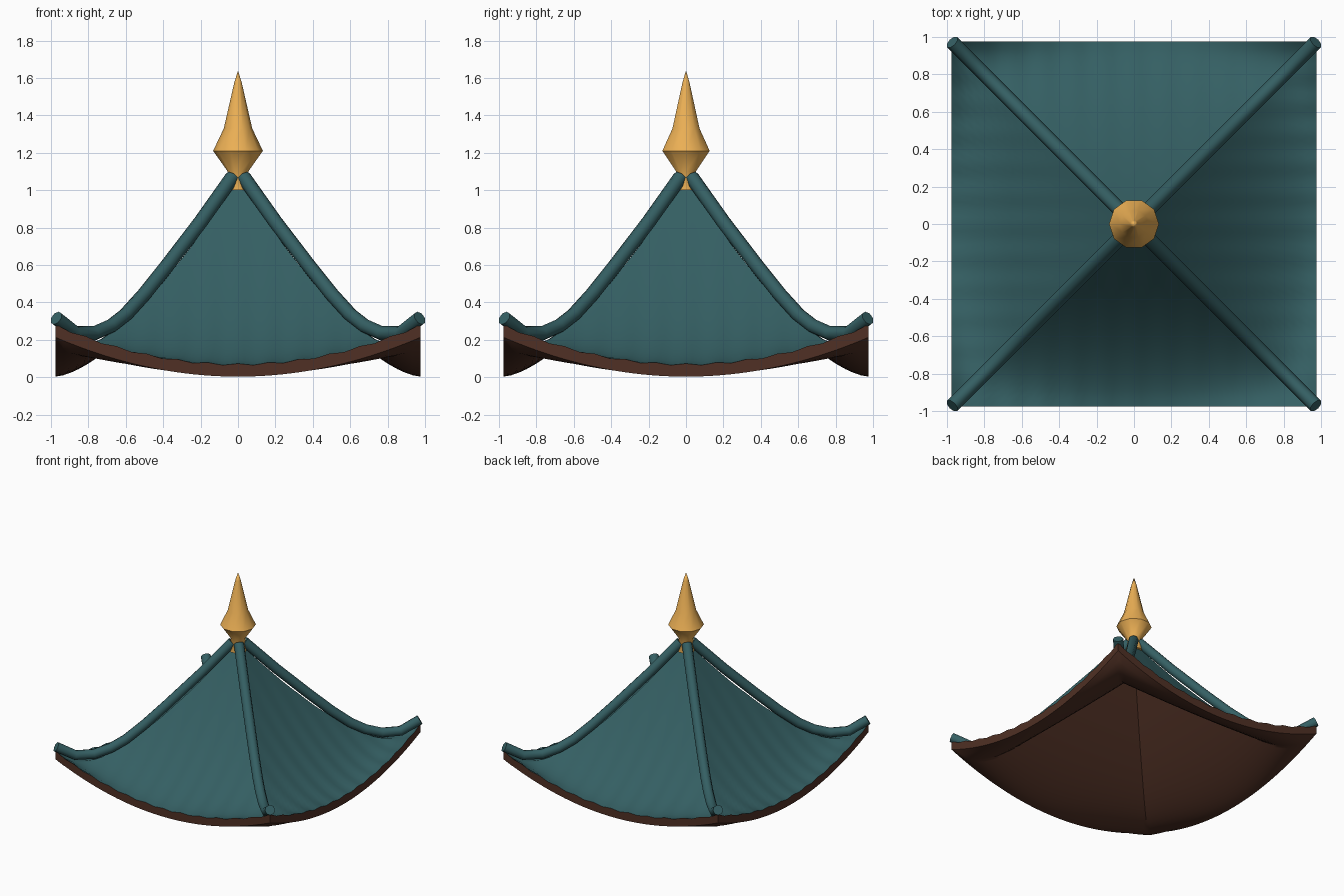
import bpy, bmesh, math
from mathutils import Vector, Matrix

if "Cube" in bpy.data.objects:
    bpy.data.objects.remove(bpy.data.objects["Cube"])

HALF = 0.975          # half width of the roof
THICK = 0.065
RINGS, SEG = 24, 48   # rows from apex to eave, columns per side


def material(name, rgb):
    m = bpy.data.materials.new(name)
    m.diffuse_color = (*rgb, 1)
    m.use_nodes = True
    m.node_tree.nodes["Principled BSDF"].inputs["Base Color"].default_value = m.diffuse_color
    return m


teal = material("teal_tile", (0.035, 0.115, 0.125))
brown = material("brown_wood", (0.08, 0.03, 0.018))
gold = material("gold", (0.83, 0.43, 0.09))


def finish(bm, name, mat, angle=35, weld=True):
    if weld:
        bmesh.ops.remove_doubles(bm, verts=bm.verts, dist=0.0005)
    me = bpy.data.meshes.new(name)
    bm.to_mesh(me)
    bm.free()
    ob = bpy.data.objects.new(name, me)
    bpy.context.collection.objects.link(ob)
    me.materials.append(mat)
    bpy.ops.object.select_all(action='DESELECT')
    ob.select_set(True)
    bpy.context.view_layer.objects.active = ob
    bpy.ops.object.shade_smooth_by_angle(angle=math.radians(angle))
    return ob


def roof_point(r, u, side, under):
    """Sagging slope with upturned corners and faint tile ripples."""
    z = 0.068 + 1.0 * (1 - r) ** 1.55 + 0.21 * u * u * r ** 8
    s = u * r * HALF
    if under:
        z -= THICK
    else:
        z += 0.005 * math.cos(2 * math.pi * s / 0.1625) * r
    return Matrix.Rotation(side * math.pi / 2, 3, 'Z') @ Vector((s, -r * HALF, z))


def slopes(bm, under):
    for side in range(4):
        rows = [[bm.verts.new(roof_point(i / RINGS, 2 * j / SEG - 1, side, under))
                 for j in range(SEG + 1)] for i in range(1, RINGS + 1)]
        top = bm.verts.new(roof_point(0, 0, side, under))
        for j in range(SEG):
            f = [rows[0][j], rows[0][j + 1], top]
            bm.faces.new(f[::-1] if under else f)
            for a, b in zip(rows, rows[1:]):
                f = [b[j], b[j + 1], a[j + 1], a[j]]
                bm.faces.new(f[::-1] if under else f)


# Tiled top surface
bm = bmesh.new()
slopes(bm, False)
finish(bm, "roof_tiles", teal)

# Wooden underside with the eave boards
bm = bmesh.new()
slopes(bm, True)
for side in range(4):
    for j in range(SEG):
        u0, u1 = 2 * j / SEG - 1, 2 * (j + 1) / SEG - 1
        bm.faces.new([bm.verts.new(roof_point(1, u, side, w)) for u, w in
                      ((u0, True), (u1, True), (u1, False), (u0, False))])
finish(bm, "roof_underside", brown)

# Four hip ridges, swept octagonal tubes
PATH = [(.03, 1.07), (.2, .83), (.38, .595), (.5, .445), (.6, .335),
        (.68, .273), (.77, .234), (.87, .236), (.972, .316)]
RADIUS, SIDES = 0.039, 8
pts = [Vector((a * math.sqrt(2), 0, z)) for a, z in PATH]
for k, name in enumerate(("back_right", "back_left", "front_left", "front_right")):
    rot = Matrix.Rotation(math.radians(45 + 90 * k), 3, 'Z')
    bm = bmesh.new()
    loops = []
    for i, p in enumerate(pts):
        t = (pts[min(i + 1, len(pts) - 1)] - pts[max(i - 1, 0)]).normalized()
        side = Vector((0, 1, 0))
        up = t.cross(side)
        loops.append([bm.verts.new(rot @ (p + RADIUS * (math.cos(a) * side + math.sin(a) * up)))
                      for a in (2 * math.pi * n / SIDES for n in range(SIDES))])
    for a, b in zip(loops, loops[1:]):
        for n in range(SIDES):
            m = (n + 1) % SIDES
            bm.faces.new([a[n], a[m], b[m], b[n]])
    bm.faces.new(loops[0][::-1])
    bm.faces.new(loops[-1])
    bmesh.ops.recalc_face_normals(bm, faces=bm.faces)
    finish(bm, "hip_ridge_" + name, teal, 50)

# Ten-sided finial, turned from a profile
bm = bmesh.new()
prof = [(0, 1.0), (.065, 1.0), (.055, 1.1), (.133, 1.21), (.076, 1.33), (.02, 1.575), (0, 1.64)]
vs = [bm.verts.new((r, 0, z)) for r, z in prof]
es = [bm.edges.new(p) for p in zip(vs, vs[1:])]
bmesh.ops.spin(bm, geom=vs + es, cent=(0, 0, 0), axis=(0, 0, 1),
               angle=2 * math.pi, steps=10)
bmesh.ops.remove_doubles(bm, verts=bm.verts, dist=0.0005)
bmesh.ops.recalc_face_normals(bm, faces=bm.faces)
finish(bm, "finial", gold, 40)
